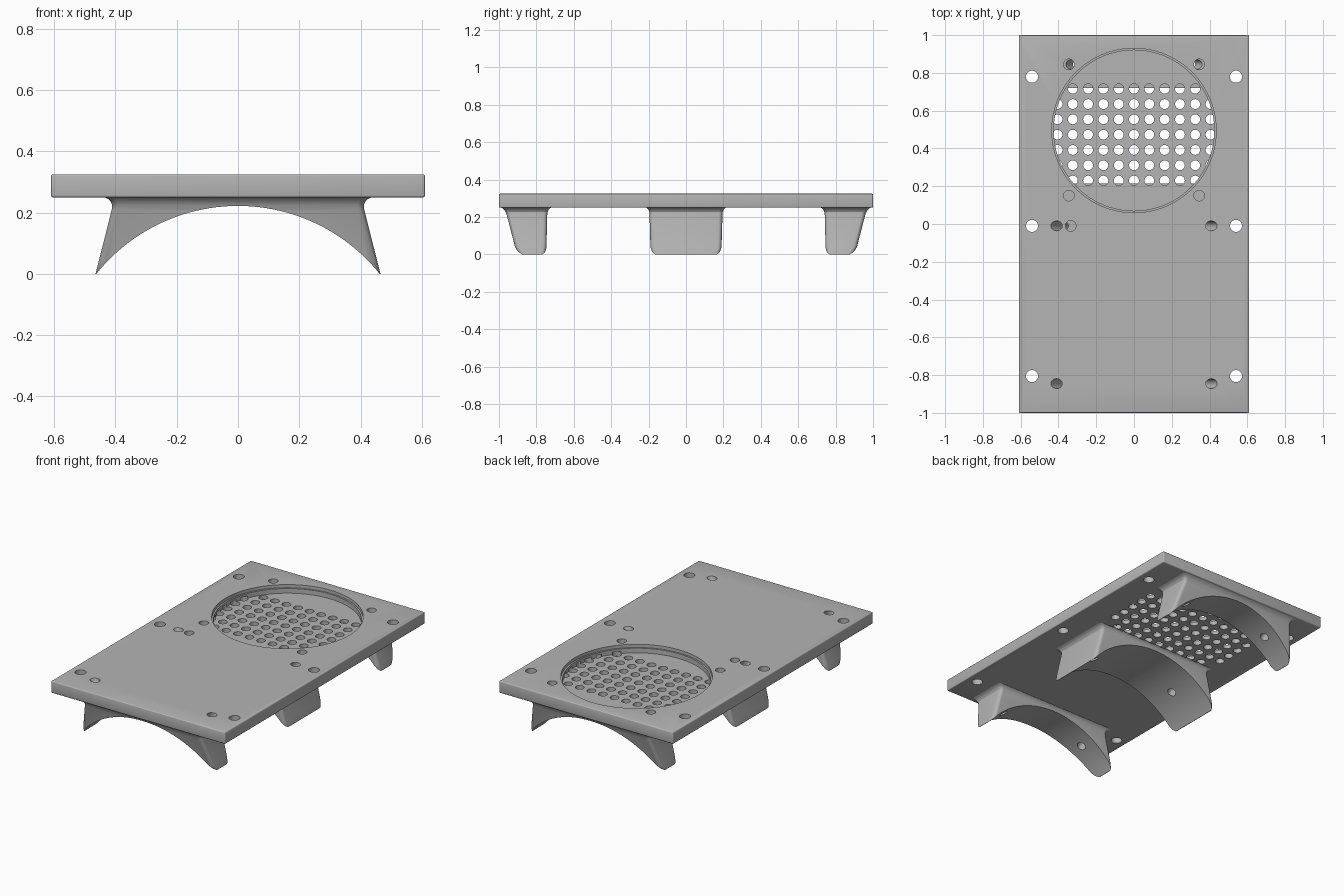
import bpy, bmesh, math
from mathutils import Matrix, Vector

cube = bpy.data.objects.get("Cube")
if cube:
    bpy.data.objects.remove(cube, do_unlink=True)

grey = bpy.data.materials.new("light_grey")
grey.use_nodes = True
COLOUR = (0.46, 0.46, 0.46, 1)
grey.diffuse_color = COLOUR
grey.node_tree.nodes["Principled BSDF"].inputs["Base Color"].default_value = COLOUR

HALF_X, BOTTOM, TOP = 0.61, 0.25, 0.325
ARC_R, ARC_Z = 0.593, -0.371          # tube that the saddles rest on
SCREW_ANGLE = math.atan2(0.41, TOP - ARC_Z)


def finish(name, bm, cutter=False):
    bmesh.ops.recalc_face_normals(bm, faces=bm.faces)
    mesh = bpy.data.meshes.new(name)
    bm.to_mesh(mesh)
    bm.free()
    mesh.materials.append(grey)
    obj = bpy.data.objects.new(name, mesh)
    bpy.context.collection.objects.link(obj)
    if cutter:
        obj.hide_render = True
        obj.hide_set(True)
    return obj


def rod(bm, start, end, r1, r2=None, sides=32):
    a, b = Vector(start), Vector(end)
    turn = (b - a).to_track_quat('Z', 'Y').to_matrix().to_4x4()
    bmesh.ops.create_cone(bm, cap_ends=True, segments=sides, radius1=r1,
                          radius2=r1 if r2 is None else r2, depth=(b - a).length,
                          matrix=Matrix.Translation((a + b) / 2) @ turn)


def cut(obj, *cutters):
    for c in cutters:
        mod = obj.modifiers.new(c.name, 'BOOLEAN')
        mod.operation, mod.solver, mod.object = 'DIFFERENCE', 'EXACT', c


def radial(x_sign, y, near, far):
    s, c = math.sin(SCREW_ANGLE), math.cos(SCREW_ANGLE)
    return [(x_sign * s * r, y, ARC_Z + c * r) for r in (near, far)]


# Cutters: vertical holes, slanted screw holes, fan recess, vent grid, tube
bm = bmesh.new()
for side in (-1, 1):
    for y in (0.78, -0.01, -0.805):
        rod(bm, (side * 0.54, y, 0.2), (side * 0.54, y, 0.4), 0.032)
    for y in (0.845, 0.15):
        rod(bm, (side * 0.345, y, 0.19), (side * 0.345, y, 0.4), 0.028)
rod(bm, (-0.335, -0.01, 0.27), (-0.335, -0.01, 0.4), 0.028)
upright_holes = finish("upright_hole_cutter", bm, True)

bm = bmesh.new()
for side in (-1, 1):
    for y, far in ((-0.845, 0.95), (-0.01, 0.95), (0.845, 0.72)):
        rod(bm, *radial(side, y, 0.5, far), 0.026)
screw_holes = finish("screw_hole_cutter", bm, True)

bm = bmesh.new()
rod(bm, (0, 0.495, 0.275), (0, 0.495, 0.31), 0.425, sides=96)
recess = finish("recess_cutter", bm, True)
bm = bmesh.new()
rod(bm, (0, 0.495, 0.305), (0, 0.495, 0.4), 0.435, sides=96)
recess_rim = finish("recess_rim_cutter", bm, True)

bm = bmesh.new()
for row in range(7):
    reach = 4 if row in (0, 6) else 5
    for col in range(-reach, reach + 1):
        x, y = col * 0.081, 0.23 + row * 0.081
        rod(bm, (x, y, 0.2), (x, y, 0.29), 0.026, sides=24)
vent_holes = finish("vent_hole_cutter", bm, True)

bm = bmesh.new()
rod(bm, (0, -2, ARC_Z), (0, 2, ARC_Z), ARC_R, sides=160)
tube = finish("tube_cutter", bm, True)

# Base plate with softened edges
bm = bmesh.new()
bmesh.ops.create_cube(bm, size=1, matrix=Matrix.Translation((0, 0, (TOP + BOTTOM) / 2))
                      @ Matrix.Diagonal((2 * HALF_X, 2, TOP - BOTTOM, 1)))
bmesh.ops.bevel(bm, geom=bm.edges[:], offset=0.006, segments=3, profile=0.5, affect='EDGES')
plate = finish("base_plate", bm)
cut(plate, recess, recess_rim, vent_holes, upright_holes, screw_holes)


def section(half_x, y0, y1, z, r=0.022, steps=6):
    """Rounded rectangle outline at one height."""
    pts = []
    for q, (cx, cy) in enumerate(((half_x - r, y1 - r), (r - half_x, y1 - r),
                                  (r - half_x, y0 + r), (half_x - r, y0 + r))):
        for i in range(steps + 1):
            a = (q + i / steps) * math.pi / 2
            pts.append((cx + r * math.cos(a), cy + r * math.sin(a), z))
    return pts


def saddle(name, levels):
    """Loft the outlines, then cut the curved underside."""
    bm = bmesh.new()
    rings = [[bm.verts.new(p) for p in section(hx, y0, y1, z)] for z, hx, y0, y1 in levels]
    n = len(rings[0])
    for low, high in zip(rings, rings[1:]):
        for i in range(n):
            j = (i + 1) % n
            bm.faces.new((low[i], low[j], high[j], high[i]))
    bm.faces.new(rings[0])
    bm.faces.new(rings[-1])
    obj = finish(name, bm)
    cut(obj, tube, upright_holes, screw_holes)
    return obj


# Saddles: height, half width, inner y, outer y
END = [(0, 0.465, 0.757, 0.885), (0.012, 0.462, 0.75, 0.898), (0.04, 0.455, 0.746, 0.914),
       (0.21, 0.412, 0.742, 0.958), (0.226, 0.411, 0.74, 0.964), (0.238, 0.417, 0.735, 0.971),
       (0.246, 0.426, 0.728, 0.98), (0.252, 0.442, 0.72, 0.988)]
MIDDLE = [(0, 0.465, 0.175), (0.012, 0.462, 0.183), (0.04, 0.455, 0.19), (0.21, 0.412, 0.195),
          (0.226, 0.411, 0.196), (0.238, 0.417, 0.2), (0.246, 0.426, 0.206), (0.252, 0.442, 0.214)]
parts = [plate,
         saddle("back_saddle", END),
         saddle("middle_saddle", [(z, hx, -y, y) for z, hx, y in MIDDLE]),
         saddle("front_saddle", [(z, hx, -y1, -y0) for z, hx, y0, y1 in END])]

# Apply the cuts and smooth the curved surfaces
for obj in parts:
    bpy.ops.object.select_all(action='DESELECT')
    obj.select_set(True)
    bpy.context.view_layer.objects.active = obj
    for mod in list(obj.modifiers):
        bpy.ops.object.modifier_apply(modifier=mod.name)
    bpy.ops.object.shade_smooth_by_angle(angle=math.radians(30))
for c in (upright_holes, screw_holes, recess, recess_rim, vent_holes, tube):
    bpy.data.objects.remove(c, do_unlink=True)
